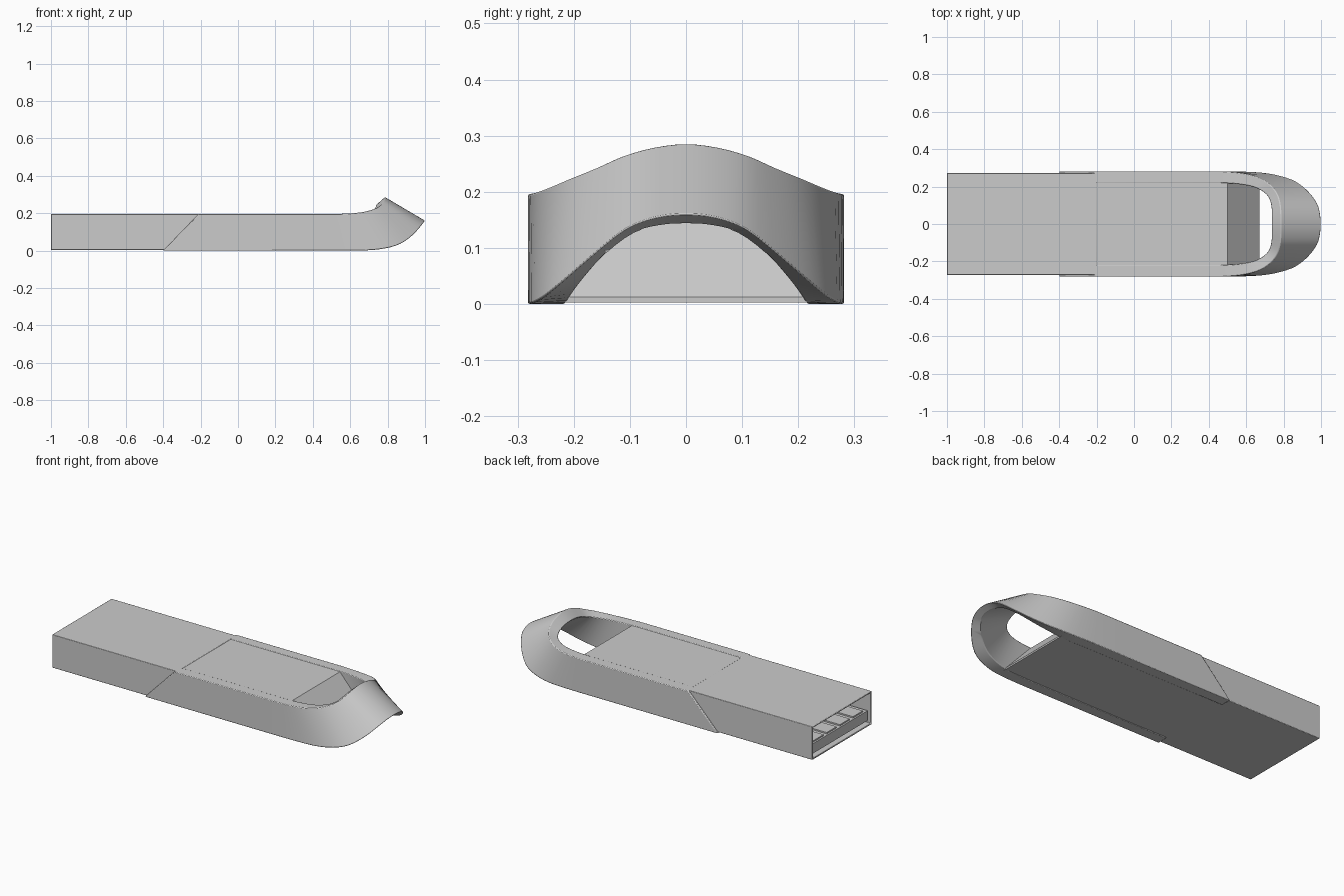
import bpy, bmesh
from mathutils import Vector

if "Cube" in bpy.data.objects:
    bpy.data.objects.remove(bpy.data.objects["Cube"])


def finish(name, bm, bevel=0.0, angle=0.6):
    bmesh.ops.recalc_face_normals(bm, faces=bm.faces)
    me = bpy.data.meshes.new(name)
    bm.to_mesh(me)
    bm.free()
    ob = bpy.data.objects.new(name, me)
    bpy.context.collection.objects.link(ob)
    if bevel:
        m = ob.modifiers.new("bevel", 'BEVEL')
        m.width, m.segments = bevel, 2
        m.limit_method, m.angle_limit = 'ANGLE', 0.7
    bpy.ops.object.select_all(action='DESELECT')
    ob.select_set(True)
    bpy.context.view_layer.objects.active = ob
    bpy.ops.object.shade_smooth_by_angle(angle=angle)
    return ob


def add_box(bm, x0, x1, y0, y1, z0, z1):
    r = bmesh.ops.create_cube(bm, size=1)
    for v in r["verts"]:
        v.co = ((x0 + x1) / 2 + v.co.x * (x1 - x0),
                (y0 + y1) / 2 + v.co.y * (y1 - y0),
                (z0 + z1) / 2 + v.co.z * (z1 - z0))


# Metal plug shell, hollow at the -x end
bm = bmesh.new()
add_box(bm, -1, -0.2, -0.272, 0.272, 0.004, 0.196)
bm.normal_update()
end = min(bm.faces, key=lambda f: f.calc_center_median().x)
bmesh.ops.inset_region(bm, faces=[end], thickness=0.011)
r = bmesh.ops.extrude_face_region(bm, geom=[end])
bmesh.ops.translate(bm, vec=(0.53, 0, 0),
                    verts=[v for v in r["geom"] if isinstance(v, bmesh.types.BMVert)])
if end.is_valid:
    bm.faces.remove(end)
finish("plug_shell", bm, 0.003)

# Tongue inside the plug
bm = bmesh.new()
add_box(bm, -0.985, -0.46, -0.255, 0.255, 0.028, 0.085)
finish("plug_tongue", bm)

# Four contact strips
bm = bmesh.new()
for y in (-0.18, -0.06, 0.06, 0.18):
    add_box(bm, -0.975, -0.5, y - 0.045, y + 0.045, 0.08, 0.093)
finish("contacts", bm)

# Main body with a sloped tail
bm = bmesh.new()
prof = [(-0.25, 0.003), (0.67, 0.003), (0.67, 0.012), (0.5, 0.194), (-0.25, 0.194)]
f = bm.faces.new([bm.verts.new((x, -0.23, z)) for x, z in prof])
r = bmesh.ops.extrude_face_region(bm, geom=[f])
bmesh.ops.translate(bm, vec=(0, 0.46, 0),
                    verts=[v for v in r["geom"] if isinstance(v, bmesh.types.BMVert)])
finish("body", bm)

# Wraparound band: half path as outer bottom, outer top, inner top, inner bottom
straight = [(b, t) for b, t in ((-0.4, -0.21), (0.2, 0.2))]
OB = [(0.35, .282, 0), (0.5, .282, 0), (0.68, .275, 0.001), (0.79, .255, 0.012), (0.87, .225, 0.036),
      (0.935, .172, 0.082), (0.98, .11, 0.132), (0.996, .055, 0.154), (1.0, 0, 0.16)]
OT = [(0.35, .282, .196), (0.47, .282, .196), (0.58, .272, .198), (0.67, .247, .207), (0.73, .207, .224),
      (0.765, .16, .243), (0.78, .11, .265), (0.785, .055, .28), (0.786, 0, .286)]
IT = [(0.35, .22, .196), (0.46, .22, .196), (0.56, .213, .197), (0.64, .197, .2), (0.695, .168, .207),
      (0.722, .135, .217), (0.733, .095, .229), (0.736, .048, .239), (0.736, 0, .242)]
IB = [(0.35, .218, 0), (0.5, .218, 0), (0.64, .213, 0.002), (0.74, .203, 0.018), (0.82, .183, 0.045),
      (0.89, .143, 0.09), (0.935, .093, 0.127), (0.955, .046, 0.14), (0.96, 0, 0.143)]


def smooth_path(pts, x_start, n=3):
    p = [Vector(q) for q in pts]
    p.append(Vector((p[-2].x, -p[-2].y, p[-2].z)))
    out = [Vector((x_start, p[0].y, p[0].z)), p[0]]
    for i in range(1, len(p) - 2):
        a, b, c, d = p[i - 1:i + 3]
        for k in range(n):
            t = k / n
            out.append(0.5 * (2 * b + (c - a) * t + (2 * a - 5 * b + 4 * c - d) * t * t
                              + (3 * b - a - 3 * c + d) * t ** 3))
    out.append(p[-2])
    return out + [Vector((q.x, -q.y, q.z)) for q in reversed(out[:-1])]


bm = bmesh.new()
rails = [[bm.verts.new(c) for c in smooth_path(p, x)]
         for p, x in ((OB, -0.4), (OT, -0.21), (IT, -0.21), (IB, -0.4))]
for i in range(len(rails[0]) - 1):
    for k in range(4):
        a, b = rails[k], rails[(k + 1) % 4]
        bm.faces.new((a[i], a[i + 1], b[i + 1], b[i]))
for i in (0, -1):
    bm.faces.new([r[i] for r in rails])
finish("wrap_band", bm, 0.004)
